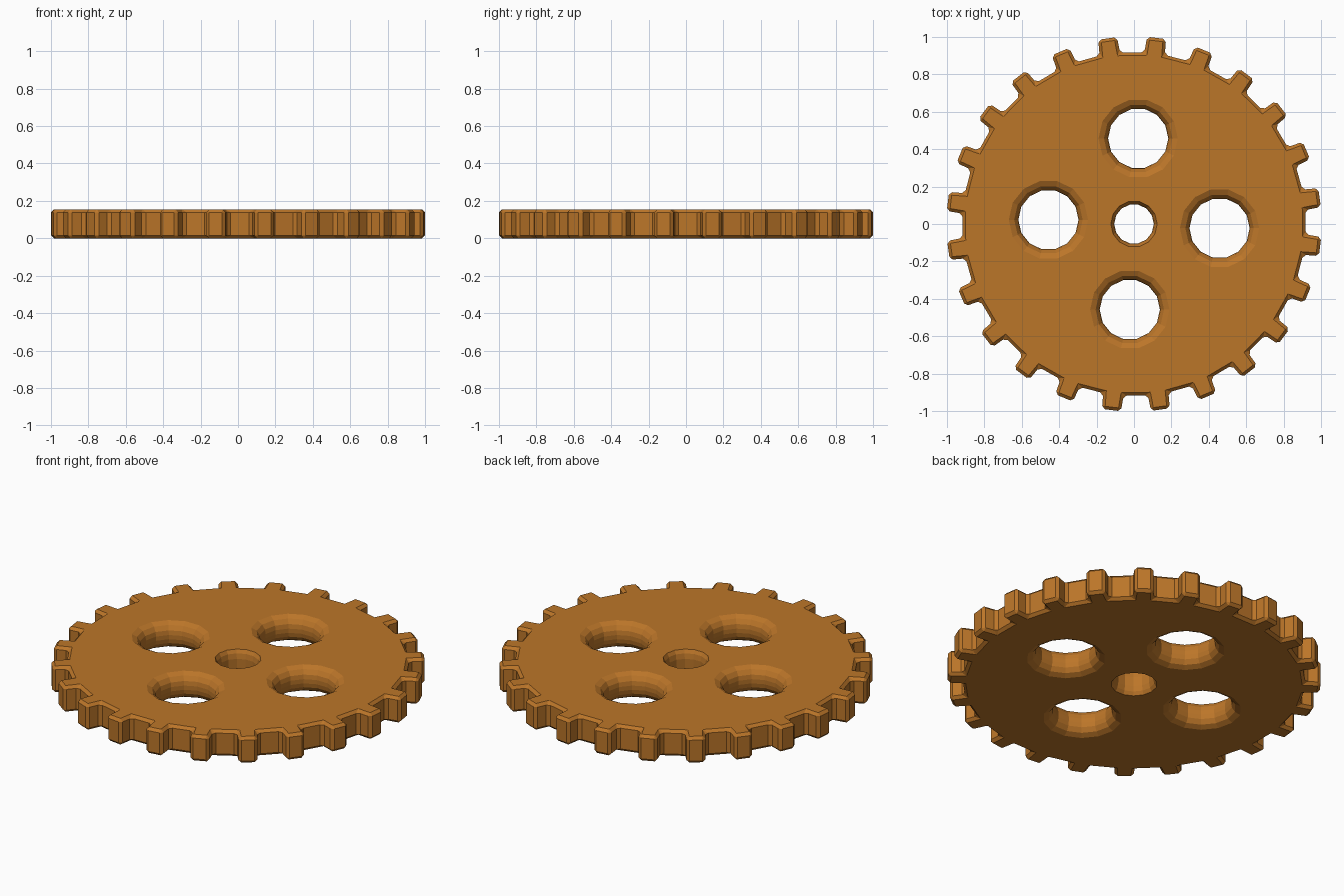
import bpy, bmesh, math
from mathutils import Vector

if "Cube" in bpy.data.objects:
    bpy.data.objects.remove(bpy.data.objects["Cube"])

H = 0.155          # gear thickness
TEETH = 24

bronze = bpy.data.materials.new("bronze_brown")
bronze.diffuse_color = (0.50, 0.18, 0.022, 1)
bronze.use_nodes = True
bronze.node_tree.nodes["Principled BSDF"].inputs["Base Color"].default_value = bronze.diffuse_color


def make_object(name, bm):
    bmesh.ops.recalc_face_normals(bm, faces=bm.faces)
    mesh = bpy.data.meshes.new(name)
    bm.to_mesh(mesh)
    bm.free()
    mesh.materials.append(bronze)
    ob = bpy.data.objects.new(name, mesh)
    bpy.context.collection.objects.link(ob)
    return ob


# Gear disc: toothed outline, extruded, every edge chamfered
bm = bmesh.new()
outline = []
for i in range(TEETH):
    a = math.radians(8.1 + i * 360 / TEETH)
    for r, t in ((0.917, -0.055), (1.002, -0.051), (1.002, 0.051), (0.917, 0.055)):
        outline.append(bm.verts.new((r * math.cos(a) - t * math.sin(a),
                                     r * math.sin(a) + t * math.cos(a), 0)))
face = bm.faces.new(outline)
ext = bmesh.ops.extrude_face_region(bm, geom=[face])
for v in ext["geom"]:
    if isinstance(v, bmesh.types.BMVert):
        v.co.z = H
bmesh.ops.recalc_face_normals(bm, faces=bm.faces)
bmesh.ops.bevel(bm, geom=list(bm.edges), offset=0.016, offset_type='OFFSET',
                segments=1, profile=0.5, affect='EDGES', clamp_overlap=True)
gear = make_object("gear_wheel", bm)


# Waisted cutter: half profile of (radius, height), mirrored about mid height
def hole_cutter(name, x, y, profile, sides):
    rings = [(r, H - z) for r, z in profile] + [(r, z) for r, z in reversed(profile)]
    bm = bmesh.new()
    loops = []
    for r, z in rings:
        loops.append([bm.verts.new((x + r * math.cos(2 * math.pi * k / sides),
                                    y + r * math.sin(2 * math.pi * k / sides), z))
                      for k in range(sides)])
    for a, b in zip(loops, loops[1:]):
        for k in range(sides):
            n = (k + 1) % sides
            bm.faces.new((a[k], a[n], b[n], b[k]))
    bm.faces.new(loops[0])
    bm.faces.new(loops[-1])
    cutter = make_object(name, bm)
    cutter.hide_render = True
    return cutter


# Axle hole and four rounded lightening holes
cutters = [hole_cutter("axle_cutter", 0, 0,
                       [(0.124, -0.03), (0.124, 0), (0.112, 0.02), (0.106, 0.05)], 14)]
for i in range(4):
    a = math.radians(-2.8 + 90 * i)
    cutters.append(hole_cutter("round_hole_cutter", 0.458 * math.cos(a), 0.458 * math.sin(a),
                               [(0.212, -0.03), (0.212, 0), (0.183, 0.015),
                                (0.166, 0.04), (0.161, 0.065)], 14))

bpy.context.view_layer.objects.active = gear
for c in cutters:
    mod = gear.modifiers.new("hole", 'BOOLEAN')
    mod.operation = 'DIFFERENCE'
    mod.solver = 'EXACT'
    mod.object = c
    bpy.ops.object.modifier_apply(modifier=mod.name)
    bpy.data.objects.remove(c, do_unlink=True)
